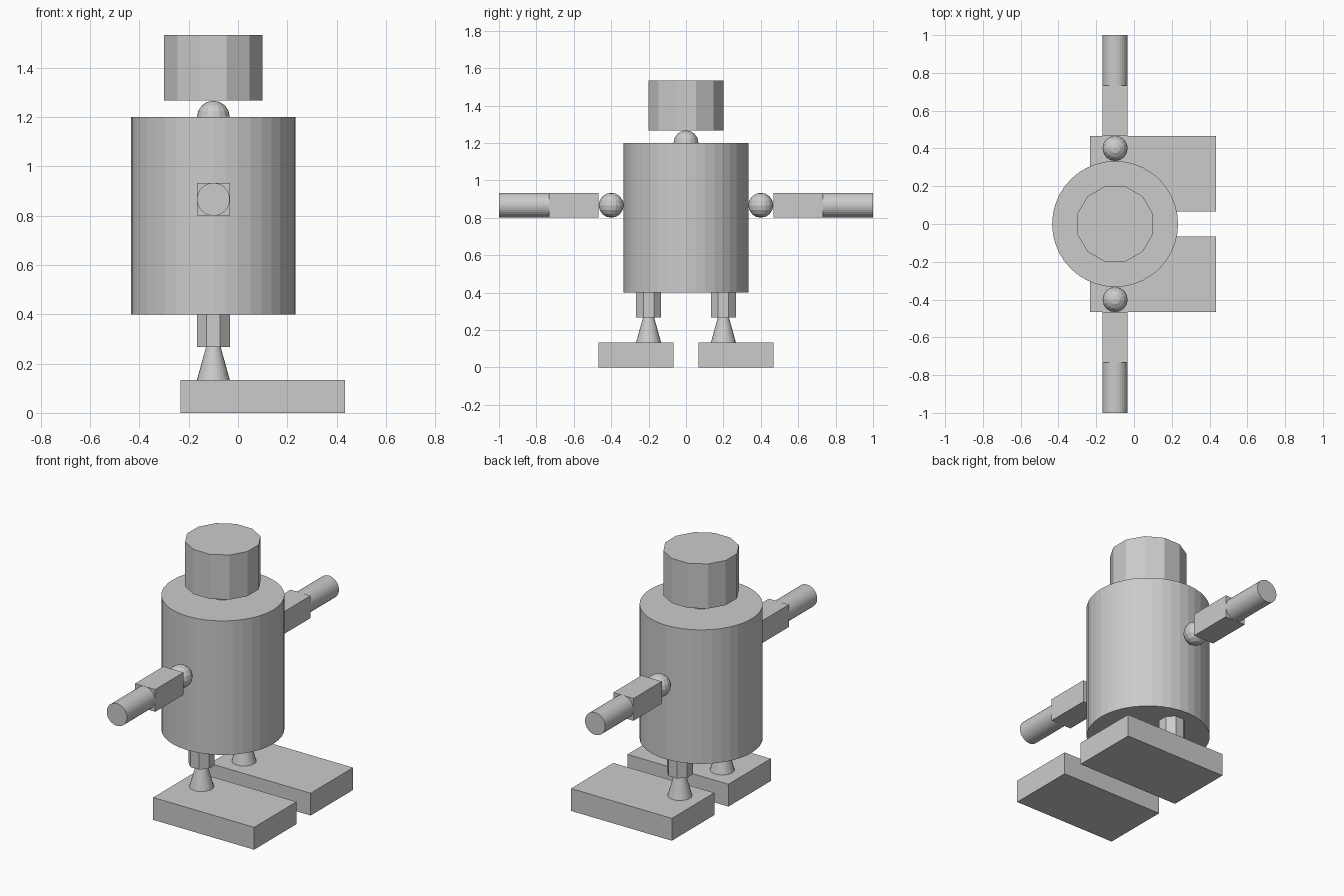
import bpy
from math import radians, cos, pi

cube = bpy.data.objects.get("Cube")
if cube:
    bpy.data.objects.remove(cube, do_unlink=True)

# Single plain grey for the whole robot
GREY = (0.6, 0.6, 0.6, 1)
grey = bpy.data.materials.new("plain grey")
grey.use_nodes = True
grey.diffuse_color = GREY
grey.node_tree.nodes["Principled BSDF"].inputs["Base Color"].default_value = GREY

U = 1 / 15      # base module: limb radius
AXIS = -0.1     # x of the body axis


def finish(name):
    ob = bpy.context.object
    ob.name = ob.data.name = name
    ob.data.materials.clear()
    ob.data.materials.append(grey)
    return ob


def box(name, low, high):
    centre = [(a + b) / 2 for a, b in zip(low, high)]
    bpy.ops.mesh.primitive_cube_add(size=1, location=centre)
    ob = finish(name)
    ob.scale = [b - a for a, b in zip(low, high)]
    return ob


def column(name, y, z0, z1, r0, r1, sides, flat_front=False):
    """Upright cylinder or cone; flat_front puts flats on the axes at the radius."""
    grow = 1 / cos(pi / sides) if flat_front else 1
    turn = pi / sides if flat_front else 0
    bpy.ops.mesh.primitive_cone_add(
        vertices=sides, radius1=r0 * grow, radius2=r1 * grow, depth=z1 - z0,
        location=(AXIS, y, (z0 + z1) / 2), rotation=(0, 0, turn))
    return finish(name)


def ball(name, y, z):
    bpy.ops.mesh.primitive_uv_sphere_add(
        segments=16, ring_count=8, radius=U, location=(AXIS, y, z))
    return finish(name)


# Torso, neck and head
column("torso", 0, 6 * U, 18 * U, 5 * U, 5 * U, 40)
ball("neck", 0, 18 * U)
column("head", 0, 19 * U, 23 * U, 3 * U, 3 * U, 12, True)

for side, s in (("right", -1), ("left", 1)):
    # Leg: foot slab, ankle cone, hip post
    y0, y1 = sorted((s * U, s * 7 * U))
    box(side + "_foot", (AXIS - 2 * U, y0, 0), (AXIS + 8 * U, y1, 2 * U))
    column(side + "_ankle", s * 3 * U, 2 * U, 4 * U, U, 0.03, 24)
    column(side + "_hip", s * 3 * U, 4 * U, 6 * U, U, U, 8, True)

    # Arm: shoulder ball, square upper arm, round forearm
    z = 13 * U
    ball(side + "_shoulder", s * 6 * U, z)
    y0, y1 = sorted((s * 7 * U, s * 11 * U))
    box(side + "_upper_arm", (AXIS - U, y0, z - U), (AXIS + U, y1, z + U))
    bpy.ops.mesh.primitive_cylinder_add(
        vertices=32, radius=U, depth=4 * U,
        location=(AXIS, s * 13 * U, z), rotation=(radians(90), 0, 0))
    finish(side + "_forearm")
